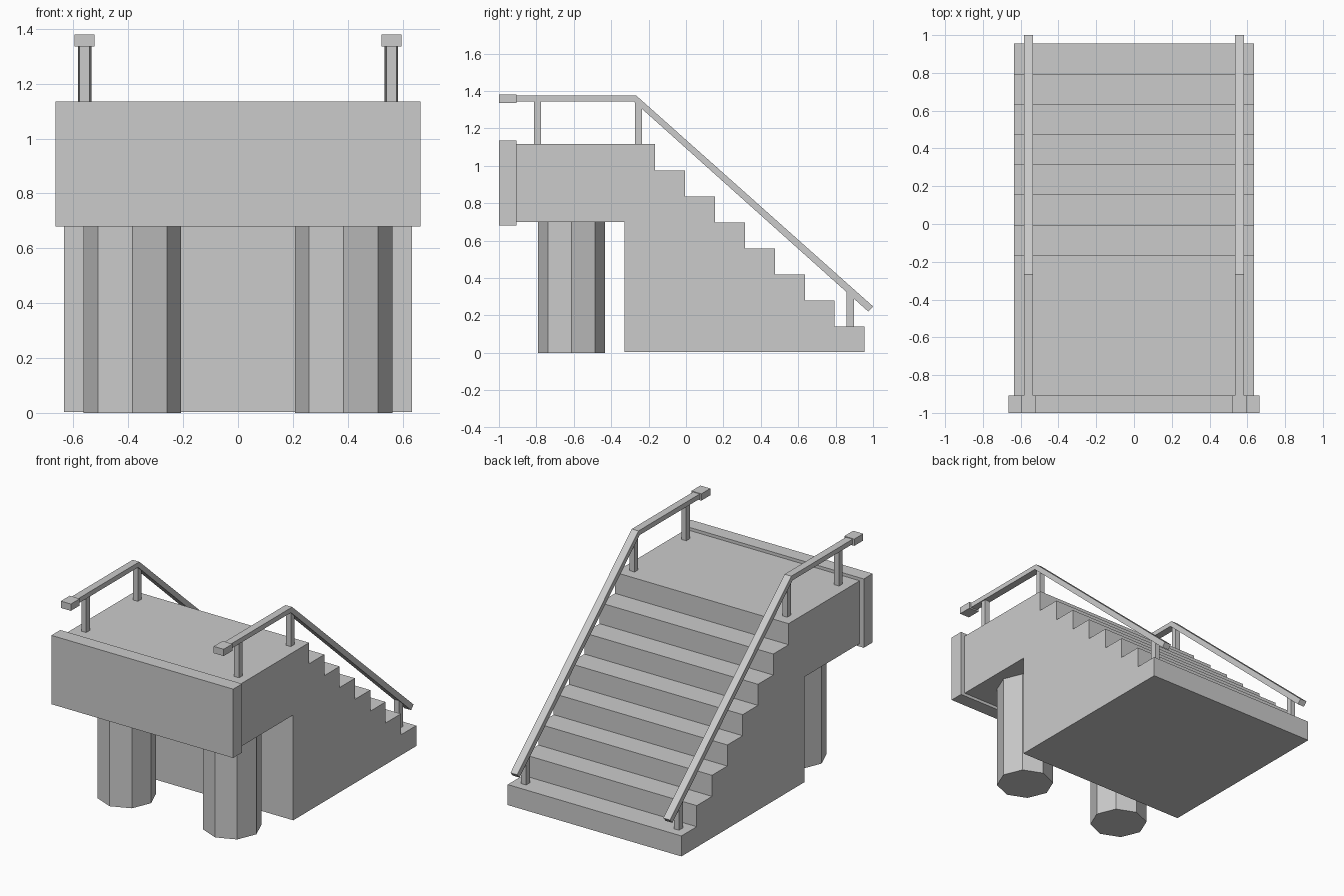
import bpy, bmesh, math

if "Cube" in bpy.data.objects:
    bpy.data.objects.remove(bpy.data.objects["Cube"])


def finish(name, bm):
    bmesh.ops.recalc_face_normals(bm, faces=bm.faces[:])
    mesh = bpy.data.meshes.new(name)
    bm.to_mesh(mesh)
    bm.free()
    obj = bpy.data.objects.new(name, mesh)
    bpy.context.collection.objects.link(obj)
    return obj


def extrude_profile(name, points, x0, x1):
    """Extrude a (y, z) side profile along x."""
    bm = bmesh.new()
    face = bm.faces.new([bm.verts.new((x0, y, z)) for y, z in points])
    ext = bmesh.ops.extrude_face_region(bm, geom=[face])
    moved = [v for v in ext["geom"] if isinstance(v, bmesh.types.BMVert)]
    bmesh.ops.translate(bm, verts=moved, vec=(x1 - x0, 0, 0))
    return finish(name, bm)


def box(name, x0, x1, y0, y1, z0, z1):
    return extrude_profile(name, [(y0, z0), (y1, z0), (y1, z1), (y0, z1)], x0, x1)


# Staircase and platform as one stepped profile
STEPS, TREAD, TOP, BASE = 8, 0.16, 1.115, 0.004
rise = TOP / STEPS
profile = [(-0.33, BASE), (0.955, BASE)]
for i in range(STEPS):
    y = 0.955 - i * TREAD
    if i:
        profile.append((y, i * rise))
    profile.append((y, (i + 1) * rise))
profile += [(-0.91, TOP), (-0.91, 0.70), (-0.33, 0.70)]
extrude_profile("stairs_and_platform", profile, -0.635, 0.635)

# Front beam
box("front_beam", -0.665, 0.665, -1.0, -0.907, 0.68, 1.135)

# Handrail side profile: level, then sloping down the stairs
RAIL = [(-0.99, 1.344), (-0.28, 1.344), (0.975, 0.22),
        (1.0, 0.248), (-0.267, 1.376), (-0.99, 1.376)]
# Posts: y start, y end, bottom, top
POSTS = [(-0.813, -0.775, 1.11, 1.35),
         (-0.273, -0.235, 1.11, 1.34),
         (0.857, 0.897, 0.135, 0.33)]

for side, s in (("left", -1), ("right", 1)):
    # Octagonal column
    bm = bmesh.new()
    bmesh.ops.create_cone(bm, cap_ends=True, segments=8, radius1=0.178,
                          radius2=0.178, depth=0.70)
    # Put corners on the x and y axes
    angle = math.atan2(bm.verts[0].co.y, bm.verts[0].co.x) if bm.verts.ensure_lookup_table() is None else 0
    for v in bm.verts:
        x, y = v.co.x, v.co.y
        v.co.x = x * math.cos(angle) + y * math.sin(angle) + s * 0.385
        v.co.y = -x * math.sin(angle) + y * math.cos(angle) - 0.612
        v.co.z += 0.35
    finish(side + "_column", bm)

    # Handrail, end cap and posts
    c = s * 0.559
    extrude_profile(side + "_handrail", RAIL, c - 0.0245, c + 0.0245)
    box(side + "_rail_cap", c - 0.0365, c + 0.0365, -1.0, -0.907, 1.335, 1.38)
    for i, (y0, y1, z0, z1) in enumerate(POSTS):
        box(f"{side}_rail_post_{i + 1}", c - 0.018, c + 0.018, y0, y1, z0, z1)
